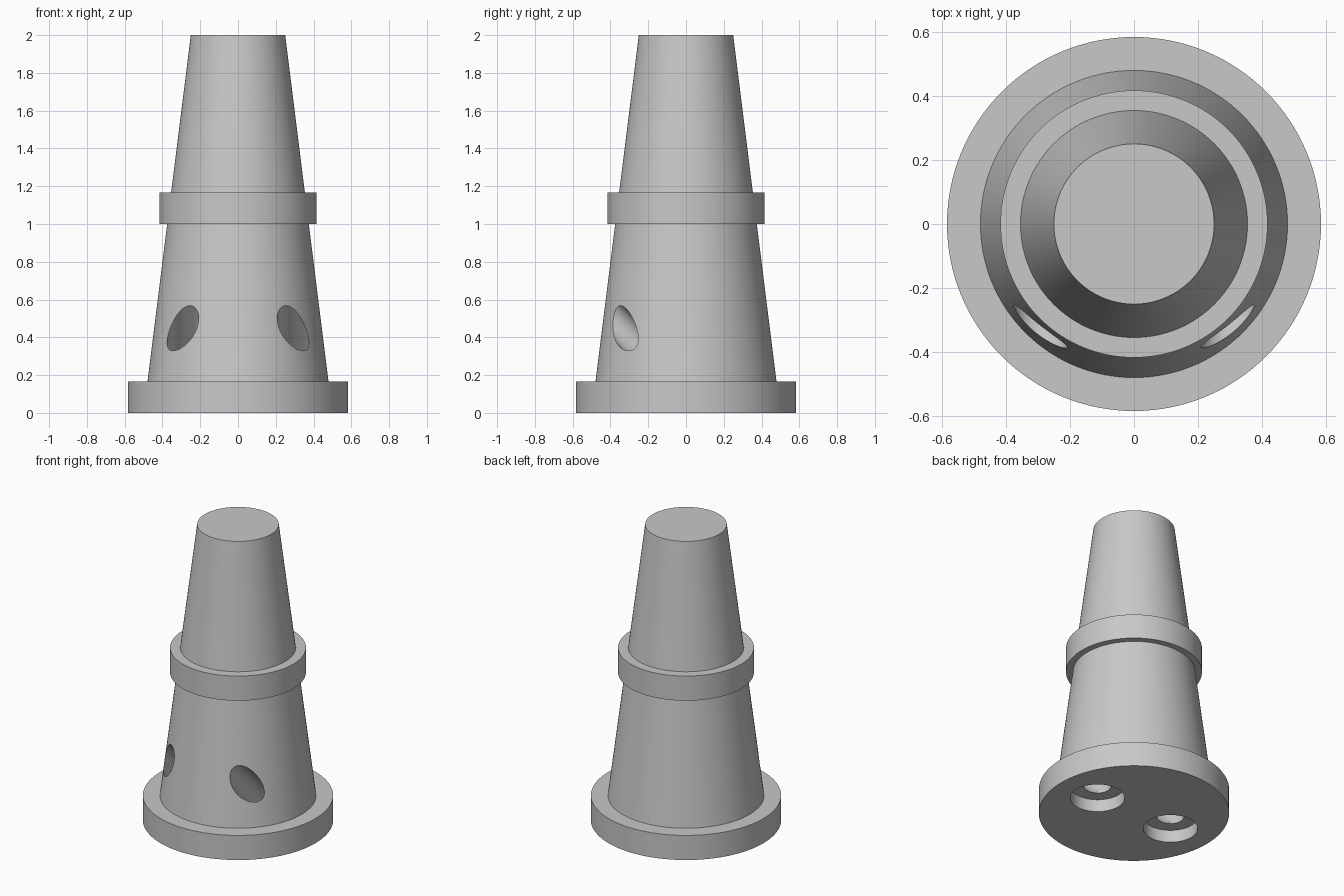
import bpy
import bmesh
import math
from mathutils import Matrix, Vector

if "Cube" in bpy.data.objects:
    bpy.data.objects.remove(bpy.data.objects["Cube"])

U = 1 / 6          # design unit
SEGMENTS = 128

grey = bpy.data.materials.new("plain_grey")
grey.use_nodes = True
grey.diffuse_color = (0.58, 0.58, 0.58, 1)
grey.node_tree.nodes["Principled BSDF"].inputs["Base Color"].default_value = grey.diffuse_color


def add_object(name, bm):
    bmesh.ops.recalc_face_normals(bm, faces=bm.faces)
    mesh = bpy.data.meshes.new(name)
    bm.to_mesh(mesh)
    bm.free()
    mesh.materials.append(grey)
    obj = bpy.data.objects.new(name, mesh)
    bpy.context.collection.objects.link(obj)
    return obj


def lathe(name, profile):
    """Revolve (radius, height) points about z."""
    bm = bmesh.new()
    verts = [bm.verts.new((r, 0, z)) for r, z in profile]
    edges = [bm.edges.new(pair) for pair in zip(verts, verts[1:])]
    bmesh.ops.spin(bm, geom=verts + edges, axis=(0, 0, 1), cent=(0, 0, 0),
                   angle=math.tau, steps=SEGMENTS)
    bmesh.ops.remove_doubles(bm, verts=bm.verts, dist=1e-5)
    # Close the flat bottom and top
    bmesh.ops.holes_fill(bm, edges=[e for e in bm.edges if e.is_boundary], sides=0)
    return add_object(name, bm)


def bore(name, start, end, radius):
    """Cylinder cutter between two points."""
    start, end = Vector(start), Vector(end)
    axis = end - start
    bm = bmesh.new()
    bmesh.ops.create_cone(
        bm, cap_ends=True, segments=64, radius1=radius, radius2=radius, depth=axis.length,
        matrix=Matrix.Translation((start + end) / 2)
        @ axis.to_track_quat("Z", "Y").to_matrix().to_4x4())
    return add_object(name, bm)


def taper(z):
    return 3 * U - z / 8


# Tapered body with base flange and middle collar
flange_top, collar_low, collar_top = U, 6 * U, 7 * U
body = lathe("tapered_body", [
    (3.5 * U, 0), (3.5 * U, flange_top), (taper(flange_top), flange_top),
    (taper(collar_low), collar_low), (2.5 * U, collar_low),
    (2.5 * U, collar_top), (taper(collar_top), collar_top), (taper(2), 2)])

# Counterbored holes below, each bending forward to the sloping wall
elbow = 0.117
cutters = []
for side, sx in (("left", 1), ("right", -1)):
    x = sx * 1.75 * U
    cutters += [
        bore(side + "_counterbore", (x, 0, -0.1), (x, 0, U / 2), U),
        bore(side + "_vertical_bore", (x, 0, 0.02), (x, 0, elbow + 0.01), U / 2),
        bore(side + "_angled_bore", (x, 0.01, elbow - 0.01), (x, -0.6, elbow + 0.6), U / 2)]

bpy.ops.object.select_all(action="DESELECT")
body.select_set(True)
bpy.context.view_layer.objects.active = body
for cutter in cutters:
    cutter.hide_render = True
    mod = body.modifiers.new(cutter.name, "BOOLEAN")
    mod.operation = "DIFFERENCE"
    mod.solver = "EXACT"
    mod.object = cutter
    bpy.ops.object.modifier_apply(modifier=mod.name)
for cutter in cutters:
    bpy.data.objects.remove(cutter)

bpy.ops.object.shade_smooth_by_angle(angle=math.radians(25))
